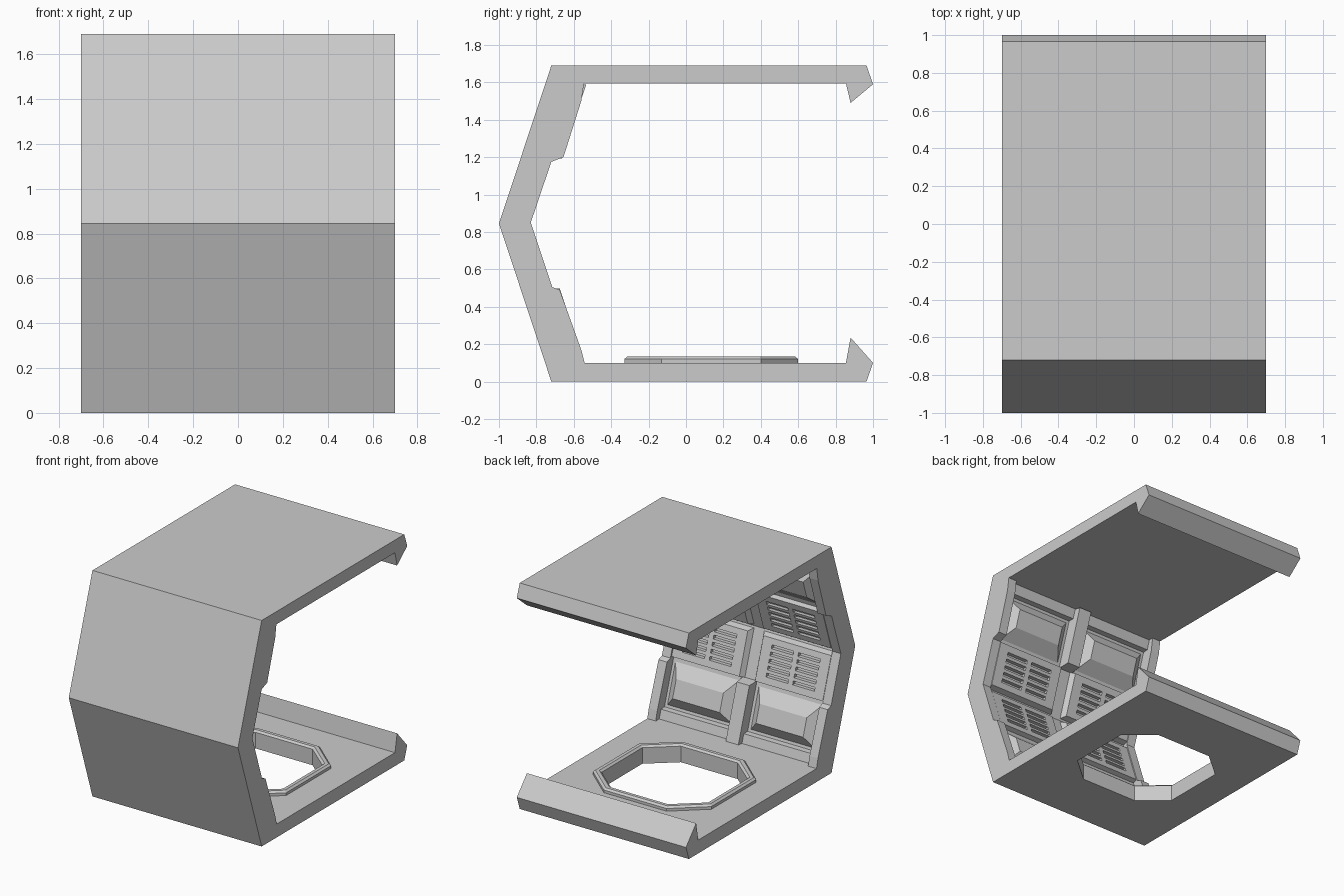
import bpy, bmesh

if "Cube" in bpy.data.objects:
    bpy.data.objects.remove(bpy.data.objects["Cube"])

H, W = 1.69, 0.70
SLOPE = 0.331


def wall(z, d):
    # y of a point d inside the outer face of the lower half wall
    return -0.72 - SLOPE * z + d


def finish(bm, name):
    bmesh.ops.recalc_face_normals(bm, faces=bm.faces)
    me = bpy.data.meshes.new(name)
    bm.to_mesh(me)
    bm.free()
    ob = bpy.data.objects.new(name, me)
    bpy.context.collection.objects.link(ob)
    return ob


def loft(bm, a, b):
    # closed solid between two matching loops
    va, vb = [bm.verts.new(p) for p in a], [bm.verts.new(p) for p in b]
    n = len(va)
    bm.faces.new(va)
    bm.faces.new(vb[::-1])
    for i in range(n):
        j = (i + 1) % n
        bm.faces.new((va[i], va[j], vb[j], vb[i]))


def extrude_x(name, profile, x0, x1):
    bm = bmesh.new()
    loft(bm, [(x0, y, z) for y, z in profile], [(x1, y, z) for y, z in profile])
    return finish(bm, name)


def block(bm, x0, x1, z0, z1, d0, d1, ix=0.0, iz=0.0, up=False):
    # block lying on the slanted wall, its inner face inset by ix / iz
    def rect(a, b, c, e, d):
        return [(x, wall(z, d), H - z if up else z)
                for x, z in ((a, c), (b, c), (b, e), (a, e))]
    loft(bm, rect(x0, x1, z0, z1, d0),
         rect(x0 + ix, x1 - ix, z0 + iz, z1 - iz, d1))


def octagon(hx, hy, cx, cy, z, yc=0.135):
    return [(x, y + yc, z) for x, y in
            ((hx, -cy), (hx, cy), (cx, hy), (-cx, hy),
             (-hx, cy), (-hx, -cy), (-cx, -hy), (cx, -hy))]


def cut(ob, cutter):
    mod = ob.modifiers.new("cut", 'BOOLEAN')
    mod.operation = 'DIFFERENCE'
    mod.solver = 'EXACT'
    mod.object = cutter
    cutter.hide_render = True
    cutter.hide_viewport = True


# Outer shell: floor, roof, bent wall and hooked lips
base = 0.13
shell = extrude_x("outer_shell", [
    (-0.72, 0), (0.965, 0), (1.0, 0.10), (0.88, 0.235), (0.855, 0.10),
    (wall(0.10, base), 0.10), (wall(H / 2, base), H / 2),
    (wall(0.095, base), 1.595), (0.855, 1.595), (0.88, 1.49),
    (1.0, 1.59), (0.965, H), (-0.72, H), (-1.0, H / 2)], -W, W)

# Floor hatch opening
bm = bmesh.new()
loft(bm, octagon(0.435, 0.41, 0.235, 0.24, -0.1),
     octagon(0.435, 0.41, 0.235, 0.24, 0.3))
cut(shell, finish(bm, "hatch_cutter"))

# Raised hatch rim with a chamfered top
bm = bmesh.new()
rings = [octagon(0.435, 0.41, 0.235, 0.24, 0.09),
         octagon(0.49, 0.465, 0.26, 0.265, 0.09),
         octagon(0.49, 0.465, 0.26, 0.265, 0.12),
         octagon(0.475, 0.45, 0.253, 0.258, 0.133),
         octagon(0.45, 0.425, 0.242, 0.247, 0.133),
         octagon(0.435, 0.41, 0.235, 0.24, 0.12)]
loops = [[bm.verts.new(p) for p in r] for r in rings]
for k, la in enumerate(loops):
    lb = loops[(k + 1) % len(loops)]
    for i in range(8):
        j = (i + 1) % 8
        bm.faces.new((la[i], la[j], lb[j], lb[i]))
finish(bm, "hatch_rim")

# Stepped end frames on both sides
frame = [(-0.70, 0.09), (-0.54, 0.09), (-0.56, 0.17), (-0.675, 0.49),
         (-0.715, 0.505), (-0.83, 0.85), (-0.72, 1.175), (-0.655, 1.20),
         (-0.56, 1.50), (-0.545, 1.60), (-0.70, 1.60), (-0.95, H / 2)]
extrude_x("left_end_frame", frame, -W, -0.63)
extrude_x("right_end_frame", frame, 0.63, W)

# Middle ribs, skirtings and bosses in the lower and upper halves
for up, label in ((False, "lower"), (True, "upper")):
    bm = bmesh.new()
    block(bm, -0.06, 0.06, 0.095, 0.505, 0.10, 0.22 if up else 0.21,
          0.008, 0.008, up)
    finish(bm, label + "_middle_rib")

    bm = bmesh.new()
    block(bm, -0.64, 0.64, 0.09, 0.17, 0.10, 0.17, 0, 0.005, up)
    finish(bm, label + "_skirting")

    bm = bmesh.new()
    for x0, x1 in ((-0.62, -0.07), (0.07, 0.62)):
        block(bm, x0, x1, 0.175, 0.485, 0.12, 0.195, 0.08, 0.09, up)
    finish(bm, label + "_bosses")

    # Vent panels, each with two columns of five slots
    bm, slots = bmesh.new(), bmesh.new()
    for s in (-0.345, 0.345):
        block(bm, s - 0.315, s + 0.315, 0.495, 0.838, 0.11, 0.168,
              0.035, 0.02, up)
        for c in (-0.11, 0.11):
            for i in range(5):
                z = 0.575 + 0.047 * i
                block(slots, s + c - 0.09, s + c + 0.09, z - 0.013, z + 0.013,
                      0.14, 0.20, 0, 0, up)
    panels = finish(bm, label + "_vent_panels")
    cut(panels, finish(slots, label + "_slot_cutter"))
